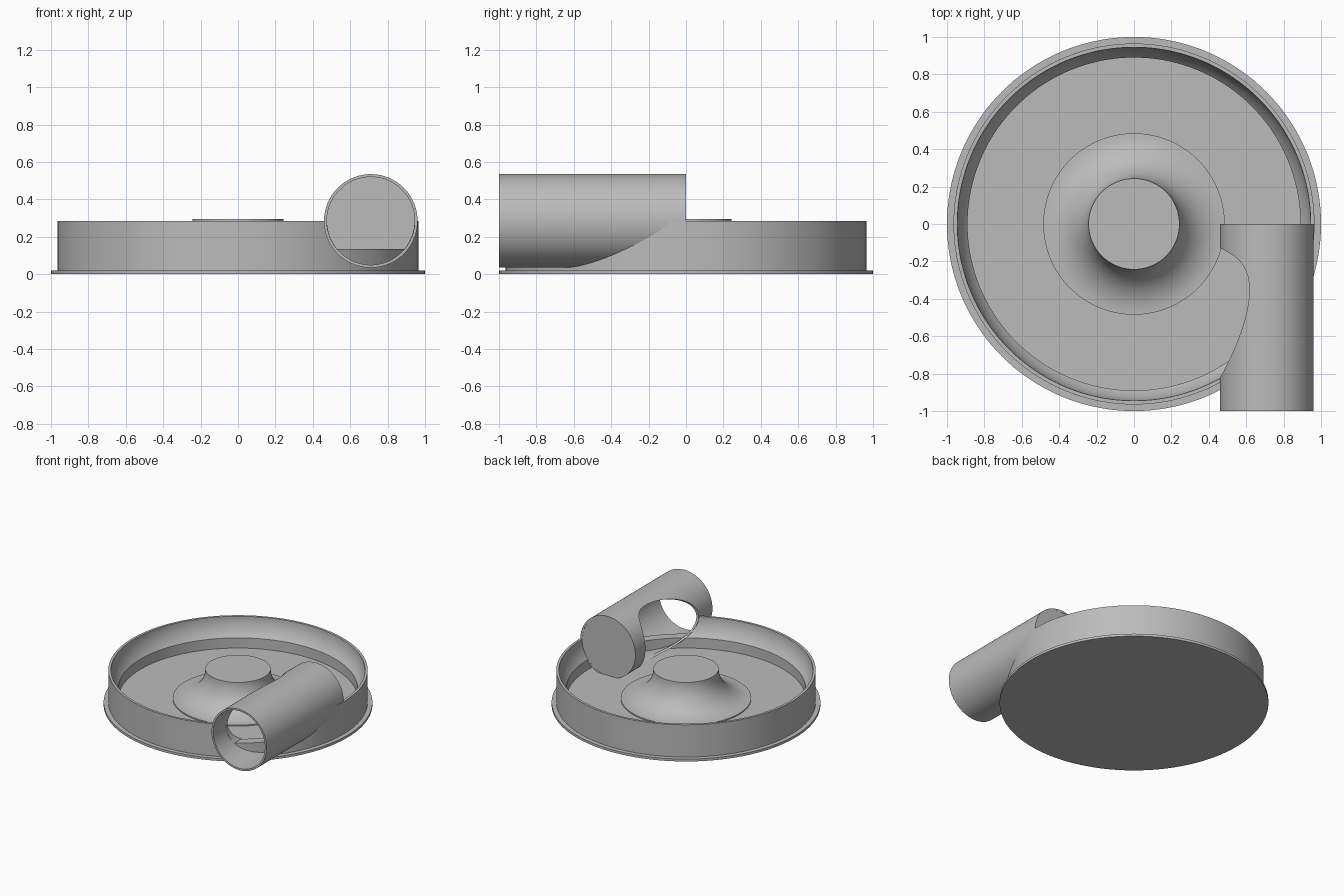
import bpy
import bmesh
from math import pi, cos, sin, radians
from mathutils import Matrix, Vector

default = bpy.data.objects.get("Cube")
if default:
    bpy.data.objects.remove(default, do_unlink=True)

grey = bpy.data.materials.new("plain grey")
grey.use_nodes = True
grey.diffuse_color = (0.5, 0.5, 0.5, 1)
grey.node_tree.nodes["Principled BSDF"].inputs["Base Color"].default_value = (0.5, 0.5, 0.5, 1)

MID = 0.71      # distance of the swirl channel from the centre
AXIS_Z = 0.285  # height of the channel and pipe axis
BORE = 0.235    # pipe bore
SEGS = 144


def make_object(name, bm):
    bmesh.ops.recalc_face_normals(bm, faces=bm.faces)
    mesh = bpy.data.meshes.new(name)
    bm.to_mesh(mesh)
    bm.free()
    mesh.materials.append(grey)
    obj = bpy.data.objects.new(name, mesh)
    bpy.context.collection.objects.link(obj)
    return obj


def arc(cx, cz, r, start, end, steps):
    angles = [radians(start + (end - start) * i / steps) for i in range(steps + 1)]
    return [(cx + r * cos(a), cz + r * sin(a)) for a in angles]


def revolve(name, profile, closed=False):
    """Turn an (r, z) profile around the z axis."""
    bm = bmesh.new()
    verts = [bm.verts.new((r, 0, z)) for r, z in profile]
    pairs = list(zip(verts, verts[1:]))
    if closed:
        pairs.append((verts[-1], verts[0]))
    edges = [bm.edges.new(p) for p in pairs]
    bmesh.ops.spin(bm, geom=verts + edges, cent=(0, 0, 0), axis=(0, 0, 1),
                   angle=2 * pi, steps=SEGS, use_merge=False)
    bmesh.ops.remove_doubles(bm, verts=bm.verts, dist=0.0002)
    return make_object(name, bm)


def pipe_cylinder(name, radius, y0, y1, floor=None):
    """Cylinder along y on the pipe axis, optionally cut flat below."""
    bm = bmesh.new()
    bmesh.ops.create_cone(bm, cap_ends=True, segments=96, radius1=radius,
                          radius2=radius, depth=y1 - y0,
                          matrix=Matrix.Translation((MID, (y0 + y1) / 2, AXIS_Z))
                          @ Matrix.Rotation(pi / 2, 4, 'X'))
    if floor is not None:
        cut = bmesh.ops.bisect_plane(bm, geom=bm.verts[:] + bm.edges[:] + bm.faces[:],
                                     plane_co=(0, 0, floor), plane_no=Vector((0, 0, 1)),
                                     clear_inner=True)
        rim = [e for e in cut["geom_cut"] if isinstance(e, bmesh.types.BMEdge)]
        bmesh.ops.holes_fill(bm, edges=rim)
    return make_object(name, bm)


def subtract(obj, cutter):
    mod = obj.modifiers.new("cut", 'BOOLEAN')
    mod.operation = 'DIFFERENCE'
    mod.solver = 'EXACT'
    mod.object = cutter
    bpy.context.view_layer.objects.active = obj
    bpy.ops.object.modifier_apply(modifier=mod.name)
    bpy.data.objects.remove(cutter, do_unlink=True)


# Dish: flange, outer wall, coved inside wall, step and floor
cove = arc(MID, AXIS_Z, BORE, 0, -40, 12)
step_r, step_z = cove[-1]
dish = revolve("dish", [(0, 0), (1, 0), (1, 0.02), (0.965, 0.02), (0.965, AXIS_Z)]
               + cove + [(step_r, 0.05), (0, 0.05)])
subtract(dish, pipe_cylinder("wall_cutter", BORE - 0.001, -1.1, -0.05, step_z))

# Flared central hub
hub = revolve("hub", [(0, 0.03), (0.485, 0.03)]
              + arc(0.485, 0.302, 0.242, 270, 180, 20) + [(0, 0.302)])
hub.scale.z = 0.98

# Inlet pipe, opened on its inner side by the swirl channel
pipe = pipe_cylinder("inlet_pipe", 0.25, -1, 0)
subtract(pipe, pipe_cylinder("bore_cutter", BORE, -1.1, 0.1))
subtract(pipe, revolve("channel_cutter",
                       arc(MID, AXIS_Z, BORE - 0.003, 0, 355, 71), closed=True))

# Thin plate closing the inner end of the pipe
end_plate = pipe_cylinder("pipe_end_plate", BORE + 0.002, -0.008, -0.001)

for obj in (dish, hub, pipe, end_plate):
    bpy.ops.object.select_all(action='DESELECT')
    obj.select_set(True)
    bpy.context.view_layer.objects.active = obj
    bpy.ops.object.shade_smooth_by_angle(angle=radians(30))
